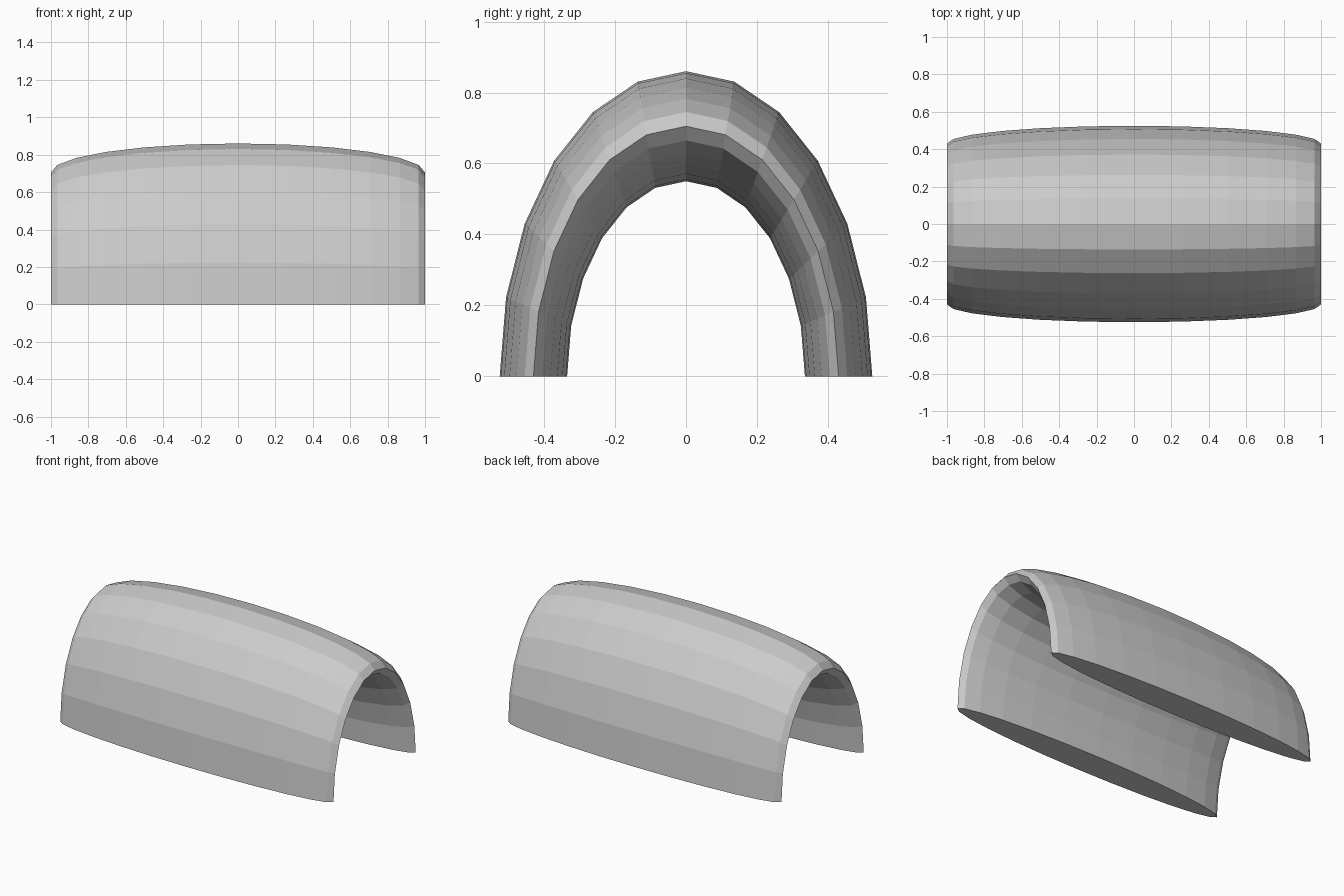
import bpy, bmesh
from math import sin, cos, radians

if "Cube" in bpy.data.objects:
    bpy.data.objects.remove(bpy.data.objects["Cube"])

STEP = 15                      # degrees per facet, both ways round
RY, RZ = 0.43, 0.705           # arch centreline half-width and height
TY, TZ = 0.095, 0.155          # half-thickness at the feet and at the crown

bm = bmesh.new()

# Elliptical sections swept along a half-ellipse arch
rings = []
for a in range(0, 181, STEP):
    ca, sa = cos(radians(a)), sin(radians(a))
    if a == 180:
        sa = 0.0
    ring = []
    for b in range(0, 360, STEP):
        s = sin(radians(b))
        ring.append(bm.verts.new((cos(radians(b)), (RY + TY * s) * ca, (RZ + TZ * s) * sa)))
    rings.append(ring)

n = len(rings[0])
for r0, r1 in zip(rings, rings[1:]):
    for j in range(n):
        k = (j + 1) % n
        bm.faces.new((r0[j], r0[k], r1[k], r1[j]))

# Flat feet
bm.faces.new(rings[0])
bm.faces.new(rings[-1])
bmesh.ops.recalc_face_normals(bm, faces=bm.faces[:])

mesh = bpy.data.meshes.new("arched_shell")
bm.to_mesh(mesh)
bm.free()
obj = bpy.data.objects.new("arched_shell", mesh)
bpy.context.collection.objects.link(obj)
